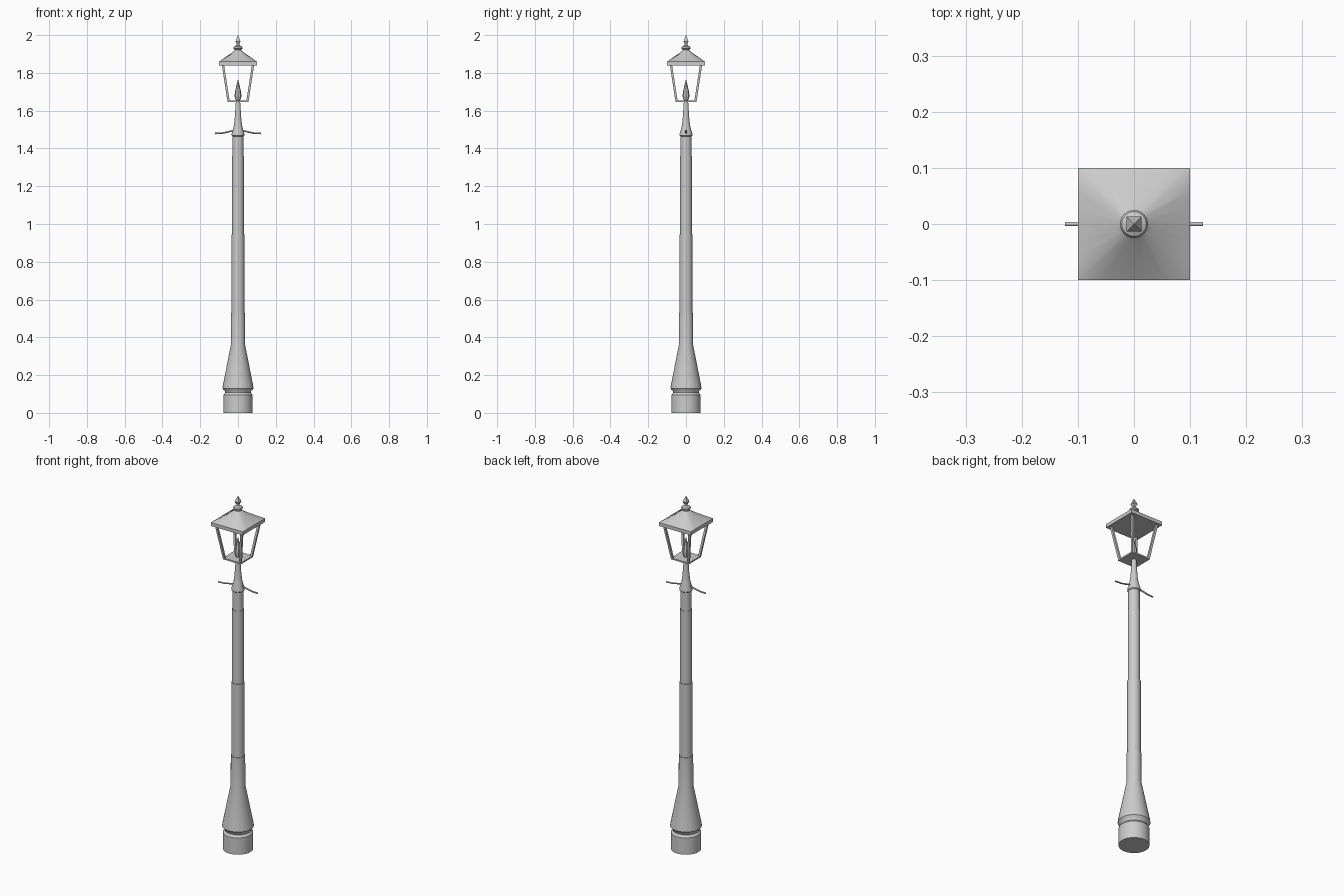
import bpy, bmesh, math
from mathutils import Vector

if "Cube" in bpy.data.objects:
    bpy.data.objects.remove(bpy.data.objects["Cube"])


def finish(name, bm, smooth=30):
    bmesh.ops.remove_doubles(bm, verts=bm.verts, dist=1e-5)
    bmesh.ops.recalc_face_normals(bm, faces=bm.faces)
    me = bpy.data.meshes.new(name)
    bm.to_mesh(me)
    bm.free()
    ob = bpy.data.objects.new(name, me)
    bpy.context.collection.objects.link(ob)
    if smooth:
        bpy.ops.object.select_all(action='DESELECT')
        ob.select_set(True)
        bpy.context.view_layer.objects.active = ob
        bpy.ops.object.shade_smooth_by_angle(angle=math.radians(smooth))
    return ob


def ring(r, z, n, turn=0.0, square=False):
    """Points around z; a square ring has half-width r."""
    pts = []
    for i in range(n):
        a = 2 * math.pi * i / n + turn
        c, s = math.cos(a), math.sin(a)
        k = r / max(abs(c), abs(s)) if square else r
        pts.append(Vector((c * k, s * k, z)))
    return pts


def loft(name, rings, smooth=30):
    bm = bmesh.new()
    loops = [[bm.verts.new(p) for p in pts] for pts in rings]
    n = len(loops[0])
    for a, b in zip(loops, loops[1:]):
        for i in range(n):
            j = (i + 1) % n
            bm.faces.new((a[i], a[j], b[j], b[i]))
    bm.faces.new(loops[0][::-1])
    bm.faces.new(loops[-1])
    return finish(name, bm, smooth)


def turned(name, profile, n=24, smooth=30):
    return loft(name, [ring(r, z, n) for r, z in profile], smooth)


def squared(name, profile, smooth=0):
    return loft(name, [ring(h, z, 4, math.pi / 4, True) for h, z in profile], smooth)


# Post: base drum, groove, flared foot and stepped shaft
turned("post", [(0.078, 0), (0.078, 0.095), (0.068, 0.107), (0.07, 0.115),
                (0.082, 0.13), (0.08, 0.145), (0.038, 0.36), (0.037, 0.53),
                (0.034, 0.53), (0.034, 0.945), (0.031, 0.945), (0.031, 1.36),
                (0.029, 1.36), (0.029, 1.47)], 32)

# Neck carrying the lantern
turned("neck", [(0.028, 1.463), (0.034, 1.468), (0.033, 1.48), (0.023, 1.515),
                (0.018, 1.55), (0.012, 1.64), (0.011, 1.652)])

# Gently bowed ladder bar
curve = bpy.data.curves.new("ladder_bar", 'CURVE')
curve.dimensions = '3D'
curve.bevel_depth = 0.004
curve.bevel_resolution = 2
curve.use_fill_caps = True
spline = curve.splines.new('POLY')
path = [(-0.123, 1.479), (-0.085, 1.481), (-0.055, 1.487), (-0.025, 1.495),
        (0.025, 1.495), (0.055, 1.487), (0.085, 1.481), (0.123, 1.479)]
spline.points.add(len(path) - 1)
for p, (x, z) in zip(spline.points, path):
    p.co = (x, 0, z, 1)
bpy.context.collection.objects.link(bpy.data.objects.new("ladder_bar", curve))

# Lantern floor and burner
squared("lantern_floor", [(0.056, 1.646), (0.056, 1.654)])
turned("burner_flame", [(0.010, 1.65), (0.019, 1.678), (0.014, 1.71), (0.0005, 1.765)], 8)

# Four slanting corner bars
for i, (sx, sy) in enumerate([(1, 1), (-1, 1), (-1, -1), (1, -1)]):
    rings = []
    for outer, z in ((0.056, 1.65), (0.086, 1.845)):
        c, w = outer - 0.006, 0.006
        rings.append([Vector((sx * c + dx * w, sy * c + dy * w, z))
                      for dx, dy in ((1, 1), (-1, 1), (-1, -1), (1, -1))])
    loft(f"corner_bar_{i + 1}", rings, 0)

# Roof: square eaves blending into a round top
squared("roof_eaves", [(0.1, 1.84), (0.1, 1.86)])
loft("roof", [ring(0.1, 1.86, 24, math.pi / 4, True),
              ring(0.031, 1.908, 24, math.pi / 4),
              ring(0.019, 1.92, 24, math.pi / 4)], 45)

# Finial: round collar and square spike
turned("finial_collar", [(0.018, 1.915), (0.018, 1.924), (0.024, 1.928), (0.025, 1.933),
                         (0.022, 1.939), (0.010, 1.945), (0.007, 1.955)])
squared("finial_spike", [(0.005, 1.95), (0.013, 1.967), (0.0003, 2.0)])
